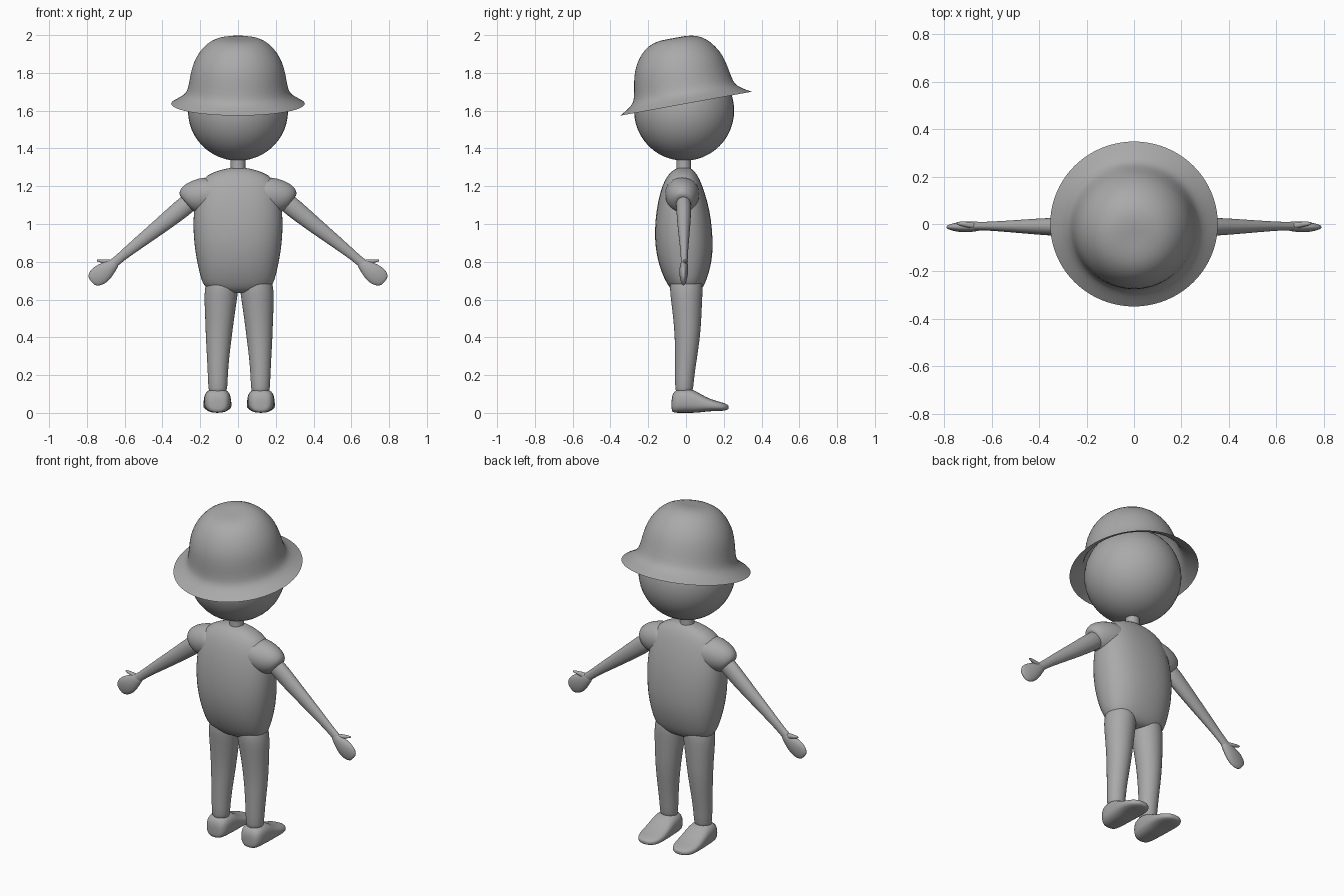
import bpy, bmesh, math
from mathutils import Vector

grey = bpy.data.materials.new("plain grey")
grey.diffuse_color = (0.4, 0.4, 0.4, 1)


def finish(name, bm, subdivide=True):
    bmesh.ops.recalc_face_normals(bm, faces=bm.faces)
    mesh = bpy.data.meshes.new(name)
    bm.to_mesh(mesh)
    bm.free()
    mesh.materials.append(grey)
    for p in mesh.polygons:
        p.use_smooth = True
    ob = bpy.data.objects.new(name, mesh)
    bpy.context.collection.objects.link(ob)
    if subdivide:
        mod = ob.modifiers.new("smooth", 'SUBSURF')
        mod.levels = mod.render_levels = 1
    return ob


def loft(name, rings, power=1.0, sides=24):
    """Skin rings given as (centre, half axis u, half axis v); power < 1 squares them off."""
    bm = bmesh.new()
    loops = []
    for c, u, v in rings:
        loop = []
        for i in range(sides):
            a = 2 * math.pi * i / sides
            ca, sa = math.cos(a), math.sin(a)
            p = (Vector(c) + Vector(u) * math.copysign(abs(ca) ** power, ca)
                 + Vector(v) * math.copysign(abs(sa) ** power, sa))
            loop.append(bm.verts.new(p))
        loops.append(loop)
    for a, b in zip(loops, loops[1:]):
        for i in range(sides):
            j = (i + 1) % sides
            bm.faces.new((a[i], a[j], b[j], b[i]))
    for loop, (c, _, _) in ((loops[0], rings[0]), (loops[-1], rings[-1])):
        tip = bm.verts.new(c)
        for i in range(sides):
            bm.faces.new((loop[i], loop[(i + 1) % sides], tip))
    return finish(name, bm)


def upright(rows, cx=0):
    """Rows of z, half width, back y, front y."""
    return [((cx, (y0 + y1) / 2, z), (w, 0, 0), (0, (y1 - y0) / 2, 0))
            for z, w, y0, y1 in rows]


# Head
bm = bmesh.new()
bmesh.ops.create_uvsphere(bm, u_segments=40, v_segments=24, radius=0.265)
bmesh.ops.translate(bm, verts=bm.verts, vec=(0, -0.01, 1.6))
finish("head", bm, False)

# Hat: open revolved shell, tipped over the back of the head
profile = [(0.355, 0), (0.305, 0.028), (0.275, 0.053), (0.263, 0.09), (0.252, 0.16),
           (0.238, 0.215), (0.21, 0.27), (0.167, 0.32), (0.115, 0.348),
           (0.06, 0.354), (0.0, 0.352)]
bm = bmesh.new()
pts = [bm.verts.new((r, 0, z)) for r, z in profile]
edges = [bm.edges.new(e) for e in zip(pts, pts[1:])]
bmesh.ops.spin(bm, geom=pts + edges, cent=(0, 0, 0), axis=(0, 0, 1),
               angle=2 * math.pi, steps=40, use_duplicate=False)
bmesh.ops.remove_doubles(bm, verts=bm.verts, dist=0.0005)
hat = finish("hat", bm)
hat.location = (0, 0, 1.637)
hat.rotation_euler = (math.radians(10.3), 0, 0)

# Neck
loft("neck", upright([(1.24, 0.055, -0.06, 0.035), (1.28, 0.04, -0.052, 0.027),
                      (1.32, 0.038, -0.05, 0.025), (1.38, 0.042, -0.055, 0.03)]))

# Torso
loft("torso", upright([
    (1.298, 0.035, -0.04, 0.02), (1.288, 0.09, -0.065, 0.035), (1.262, 0.165, -0.095, 0.06),
    (1.21, 0.21, -0.125, 0.085), (1.12, 0.23, -0.15, 0.115), (1.02, 0.24, -0.164, 0.135),
    (0.92, 0.236, -0.167, 0.143), (0.84, 0.226, -0.157, 0.142), (0.77, 0.212, -0.14, 0.13),
    (0.71, 0.197, -0.115, 0.112), (0.665, 0.18, -0.09, 0.092), (0.635, 0.12, -0.06, 0.065)]),
    power=0.85)

# Arm axes in the front plane: along the arm and across it
ALONG = Vector((0.76, 0, -0.65))
ACROSS = Vector((0.65, 0, 0.76))


def mirrored(v, s):
    return (v[0] * s, v[1], v[2])


def limb(name, rows, s, across=ACROSS):
    """Rows of x, y, z, half width across, half depth in y."""
    loft(name, [(mirrored((x, y, z), s), mirrored(across * w, s), (0, d, 0))
                for x, y, z, w, d in rows])


for s, side in ((1, "right"), (-1, "left")):
    # Short sleeve with a rounded shoulder
    limb(side + "_sleeve", [(0.08, -0.02, 1.18, 0.095, 0.09), (0.14, -0.02, 1.158, 0.112, 0.095),
                            (0.205, -0.02, 1.138, 0.105, 0.088), (0.25, -0.02, 1.122, 0.086, 0.072),
                            (0.272, -0.018, 1.108, 0.064, 0.052),
                            (0.272, -0.016, 1.108, 0.04, 0.035)], s)
    # Arm
    limb(side + "_arm", [(0.22, -0.015, 1.145, 0.05, 0.04), (0.3, -0.012, 1.08, 0.052, 0.04),
                         (0.4, -0.011, 0.998, 0.043, 0.035), (0.52, -0.01, 0.905, 0.034, 0.025),
                         (0.62, -0.009, 0.825, 0.024, 0.018), (0.66, -0.009, 0.79, 0.025, 0.018),
                         (0.69, -0.01, 0.765, 0.03, 0.018)], s)
    # Flat mitten hand
    limb(side + "_hand", [(0.64, -0.009, 0.802, 0.02, 0.016), (0.672, -0.01, 0.776, 0.035, 0.022),
                          (0.705, -0.012, 0.75, 0.05, 0.024), (0.735, -0.013, 0.727, 0.054, 0.021),
                          (0.76, -0.013, 0.708, 0.046, 0.015),
                          (0.776, -0.013, 0.695, 0.028, 0.008)], s)
    # Thumb
    limb(side + "_thumb", [(0.665, -0.008, 0.79, 0.02, 0.014), (0.69, -0.005, 0.797, 0.016, 0.013),
                           (0.72, 0.0, 0.804, 0.009, 0.011), (0.748, 0.003, 0.807, 0.005, 0.006)],
         s, Vector((0, 0, 1)))

    # Leg, leaning slightly outward
    legs = [(0.74, 0.085, 0.08, -0.08, 0.08), (0.66, 0.093, 0.09, -0.088, 0.09),
            (0.6, 0.098, 0.087, -0.08, 0.086), (0.5, 0.103, 0.077, -0.068, 0.082),
            (0.4, 0.108, 0.069, -0.059, 0.075), (0.28, 0.112, 0.058, -0.059, 0.057),
            (0.18, 0.113, 0.052, -0.058, 0.042), (0.09, 0.113, 0.05, -0.058, 0.036)]
    loft(side + "_leg", [((s * x + 0.006, (y0 + y1) / 2, z), (w, 0, 0), (0, (y1 - y0) / 2, 0))
                         for z, x, w, y0, y1 in legs])

    # Shoe, lofted from heel to toe: y, half width, bottom z, top z
    shoe = [(-0.076, 0.035, 0.01, 0.08), (-0.066, 0.058, 0.0, 0.115), (-0.03, 0.07, 0.0, 0.13),
            (0.02, 0.072, 0.0, 0.128), (0.055, 0.073, 0.0, 0.115), (0.1, 0.075, 0.006, 0.086),
            (0.15, 0.076, 0.01, 0.066), (0.19, 0.066, 0.01, 0.056), (0.215, 0.045, 0.014, 0.047),
            (0.225, 0.022, 0.02, 0.04)]
    loft(side + "_shoe", [((s * 0.115 + 0.006, y, (a + b) / 2), (w, 0, 0), (0, 0, (b - a) / 2))
                          for y, w, a, b in shoe], power=0.75)
